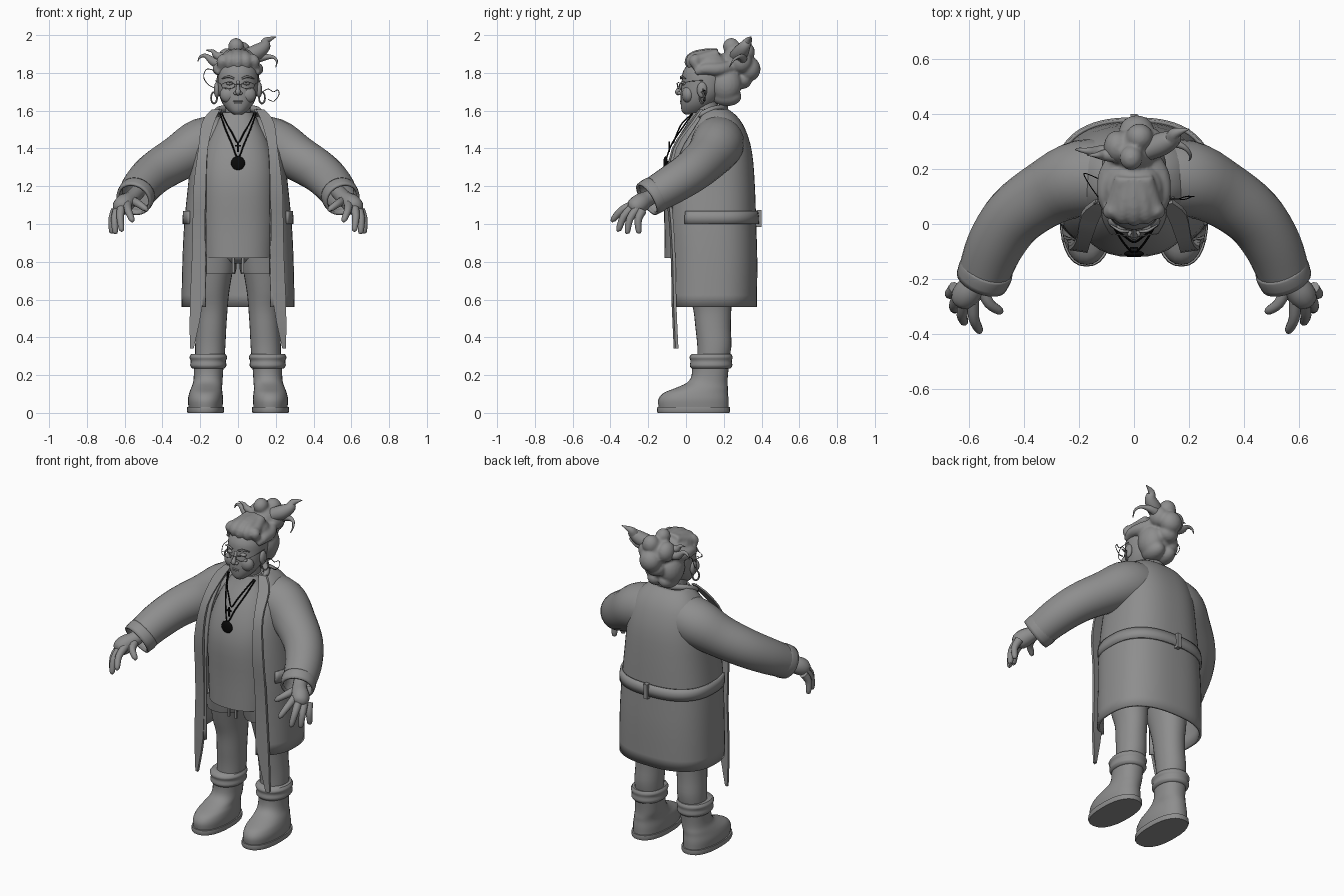
import bpy, bmesh, math
from mathutils import Vector


def material(name, v):
    m = bpy.data.materials.new(name)
    m.diffuse_color = (v, v, v, 1)
    return m


GREY, BLACK = material("clay grey", 0.27), material("black", 0.003)


def finish(name, verts, faces, mat=GREY, thick=0.0, angle=50):
    me = bpy.data.meshes.new(name)
    me.from_pydata([tuple(v) for v in verts], [], faces)
    bm = bmesh.new()
    bm.from_mesh(me)
    bmesh.ops.recalc_face_normals(bm, faces=bm.faces)
    bm.to_mesh(me)
    bm.free()
    ob = bpy.data.objects.new(name, me)
    bpy.context.collection.objects.link(ob)
    me.materials.append(mat)
    bpy.context.view_layer.objects.active = ob
    ob.select_set(True)
    bpy.ops.object.shade_smooth_by_angle(angle=math.radians(angle))
    ob.select_set(False)
    if thick:
        s = ob.modifiers.new("thickness", 'SOLIDIFY')
        s.thickness, s.offset = thick, -1
    return ob


def spline(pts, k):
    """Smooth curve through tuples of any length."""
    out = []
    for i in range(len(pts) - 1):
        a, b, c, d = pts[max(i - 1, 0)], pts[i], pts[i + 1], pts[min(i + 2, len(pts) - 1)]
        for t in [j / k for j in range(k)]:
            out.append(tuple(0.5 * (2 * q + (r - p) * t + (2 * p - 5 * q + 4 * r - s) * t * t
                                    + (3 * q - p - 3 * r + s) * t ** 3) for p, q, r, s in zip(a, b, c, d)))
    return out + [tuple(pts[-1])]


def grid_faces(rows, n, closed):
    return [(r * n + i, r * n + (i + 1) % n, (r + 1) * n + (i + 1) % n, (r + 1) * n + i)
            for r in range(rows - 1) for i in range(n if closed else n - 1)]


def loft(name, secs, n=28, p=0.85, k=3, thick=0.0, opened=False):
    """Sections: z, centre x, half width, front y, back y (, half width of front opening)."""
    rows, verts = spline(secs, k), []
    for s in rows:
        z, cx, rx, y0, y1 = s[:5]
        t0 = math.asin(min(1, max(0, s[5] / rx)) ** (1 / p)) if opened else 0
        for i in range(n):
            t = t0 + (2 * math.pi - 2 * t0) * i / (n - 1 if opened else n)
            sx, cy = math.sin(t), math.cos(t)
            verts.append((cx + rx * math.copysign(abs(sx) ** p, sx),
                          (y0 + y1) / 2 - (y1 - y0) / 2 * math.copysign(abs(cy) ** p, cy), z))
    faces = grid_faces(len(rows), n, not opened)
    if not opened:
        faces += [tuple(range(n)), tuple(range((len(rows) - 1) * n, len(rows) * n))]
    return finish(name, verts, faces, GREY, thick)


def tube(name, pts, n=12, k=4, mat=GREY, thick=0.0, closed=False):
    """Points: x, y, z, radius."""
    rows = spline(list(pts) + ([pts[0]] if closed else []), k)
    ps = [Vector(r[:3]) for r in rows]
    verts, up = [], None
    for i, c in enumerate(ps):
        d = (ps[min(i + 1, len(ps) - 1)] - ps[max(i - 1, 0)]).normalized()
        if up is None:
            up = Vector((0, 0, 1)) if abs(d.z) < 0.9 else Vector((0, 1, 0))
        up = (up - d * up.dot(d)).normalized()
        side = d.cross(up)
        for a in [math.tau * j / n for j in range(n)]:
            verts.append(c + (up * math.cos(a) + side * math.sin(a)) * max(rows[i][3], 0.001))
    faces = grid_faces(len(rows), n, True)
    if not thick:
        faces += [tuple(range(n)), tuple(range((len(rows) - 1) * n, len(rows) * n))]
    return finish(name, verts, faces, mat, thick)


def ball(name, loc, size, mat=GREY):
    bm = bmesh.new()
    bmesh.ops.create_uvsphere(bm, u_segments=20, v_segments=12, radius=1)
    verts = [[c * s + l for c, s, l in zip(v.co, size, loc)] for v in bm.verts]
    faces = [[v.index for v in f.verts] for f in bm.faces]
    bm.free()
    return finish(name, verts, faces, mat)


def box(name, loc, half, mat=GREY):
    verts = [[loc[a] + half[a] * (1 if i >> a & 1 else -1) for a in range(3)] for i in range(8)]
    return finish(name, verts, [(0, 1, 3, 2), (4, 5, 7, 6), (0, 1, 5, 4), (2, 3, 7, 6),
                                (0, 2, 6, 4), (1, 3, 7, 5)], mat, angle=30)


def ring(name, c, rx, rz, r, turn=0.0):
    tube(name, [(c[0] + rx * math.cos(a) * math.cos(turn), c[1] + rx * math.cos(a) * math.sin(turn),
                 c[2] + rz * math.sin(a), r) for a in [math.tau * i / 12 for i in range(12)]], 6, 2, closed=True)


# Clothing on the body
loft("robe", [(.56, 0, .30, -.105, .375, .175), (.8, 0, .295, -.105, .378, .175),
              (1.0, 0, .285, -.11, .372, .175), (1.2, 0, .265, -.105, .365, .175),
              (1.38, 0, .245, -.07, .35, .17), (1.5, 0, .215, .005, .315, .155),
              (1.57, 0, .165, .05, .27, .13), (1.61, 0, .11, .075, .22, .09)], n=44, p=.8, thick=.015, opened=True)
loft("shirt", [(.82, 0, .195, -.115, .24), (1.0, 0, .205, -.115, .25), (1.2, 0, .205, -.12, .25),
               (1.33, 0, .195, -.095, .25), (1.45, 0, .16, -.045, .24), (1.54, 0, .11, .01, .21),
               (1.59, 0, .08, .035, .18)], n=32)
loft("belt", [(1.0, 0, .293, -.115, .386, .262), (1.035, 0, .294, -.115, .387, .262),
              (1.07, 0, .29, -.115, .381, .262)], n=44, p=.8, thick=.012, k=1, opened=True)
box("belt_loop", (0, .386, 1.03), (.013, .014, .045))
loft("hips", [(.79, 0, .16, .0, .25), (.82, 0, .19, -.04, .26), (.88, 0, .2, -.06, .26)])
tube("back_collar", [(-.12, .065, 1.575, .014), (-.1, .14, 1.605, .018), (0, .205, 1.617, .018),
                     (.1, .14, 1.605, .018), (.12, .065, 1.575, .014)])

for s, side in ((1, "left"), (-1, "right")):
    # Front strip of the robe: z, inner x, outer x, y
    rows = spline([(1.605, .095, .14, .065), (1.54, .125, .19, .02), (1.4, .16, .21, -.075),
                   (1.2, .17, .235, -.105), (1.0, .175, .24, -.09), (.8, .178, .245, -.08),
                   (.56, .19, .255, -.075), (.34, .235, .255, -.065)], 3)
    verts = [(s * x, y + dy, z) for z, a, b, y in rows for x, dy in ((a, 0), (b, .01), (b, .025), (a, .018))]
    finish(side + "_robe_strip", verts, grid_faces(len(rows), 4, True)
           + [(0, 1, 2, 3), tuple(range(len(verts) - 4, len(verts)))], angle=40)
    box(side + "_drawstring", (s * .025, -.055, .79), (.006, .006, .05))
    # Sleeve with open cuff
    tube(side + "_sleeve", [(s * .05, .165, 1.44, .135), (s * .19, .165, 1.42, .14),
                            (s * .31, .115, 1.352, .122), (s * .43, .03, 1.277, .112),
                            (s * .505, -.08, 1.205, .104), (s * .55, -.2, 1.135, .093)], n=24, thick=.012)
    tube(side + "_cuff", [(s * .532, -.155, 1.163, .097), (s * .54, -.175, 1.15, .1),
                          (s * .553, -.207, 1.13, .096)], n=24, k=2, thick=.014)
    # Hand
    tube(side + "_palm", [(s * .53, -.13, 1.17, .04), (s * .565, -.2, 1.135, .042), (s * .60, -.245, 1.108, .052),
                          (s * .622, -.275, 1.085, .046), (s * .63, -.29, 1.073, .025)])
    for f, a, b in [("index", (.585, -.275, 1.105), (.562, -.385, 1.015)),
                    ("middle", (.615, -.28, 1.092), (.617, -.355, .965)),
                    ("ring", (.638, -.26, 1.08), (.65, -.31, .952)),
                    ("little", (.65, -.232, 1.07), (.668, -.25, .953)),
                    ("thumb", (.55, -.235, 1.12), (.488, -.315, 1.07))]:
        mid = [(u + v) / 2 for u, v in zip(a, b)]
        tube(side + "_" + f + "_finger",
             [(s * a[0], a[1], a[2], .024), (s * (mid[0] + .008), mid[1] - .012, mid[2] + .012, .02),
              (s * b[0], b[1], b[2] + .008, .015), (s * b[0], b[1], b[2] - .004, .004)], n=10, k=3)
    # Legs and boots
    loft(side + "_leg", [(.25, s * .15, .075, .06, .22), (.35, s * .147, .08, .06, .24),
                         (.45, s * .142, .08, .05, .237), (.55, s * .138, .083, .038, .24),
                         (.65, s * .14, .095, .01, .245), (.82, s * .125, .11, -.03, .25)], p=.95)
    loft(side + "_shorts_leg", [(.735, s * .127, .112, -.04, .255), (.76, s * .124, .115, -.045, .257),
                                (.84, s * .117, .108, -.06, .25)], k=1)
    loft(side + "_sole", [(0, s * .172, .095, -.15, .23), (.012, s * .172, .099, -.155, .234),
                          (.03, s * .172, .097, -.152, .232)], k=1)
    loft(side + "_boot", [(.03, s * .172, .09, -.145, .225), (.07, s * .172, .093, -.147, .225),
                          (.105, s * .17, .088, -.12, .222), (.13, s * .167, .082, -.06, .222),
                          (.16, s * .16, .078, .005, .22), (.2, s * .157, .077, .03, .222),
                          (.27, s * .155, .08, .03, .23)], p=.9)
    loft(side + "_boot_cuff", [(.235, s * .157, .084, .03, .235), (.25, s * .157, .096, .02, .245),
                               (.275, s * .157, .093, .024, .243), (.295, s * .157, .1, .018, .247),
                               (.312, s * .157, .09, .03, .24)], p=.95)
    # Face details
    ball(side + "_ear", (s * .112, .085, 1.71), (.016, .027, .042))
    ball(side + "_eye", (s * .043, -.01, 1.745), (.02, .016, .011))
    ball(side + "_cheek", (s * .05, .012, 1.685), (.046, .034, .045))
    ball(side + "_nostril", (s * .013, -.034, 1.692), (.011, .014, .009))
    tube(side + "_eyebrow", [(s * .02, -.027, 1.77, .005), (s * .05, -.024, 1.78, .006),
                             (s * .085, -.003, 1.77, .003)], 8)
    ring(side + "_lens_rim", (s * .052, -.04, 1.733), .036, .017, .002, s * .15)
    tube(side + "_temple", [(s * .088, -.034, 1.74, .002), (s * .115, .02, 1.755, .002),
                            (s * .118, .09, 1.76, .002)], 6)
    ring(side + "_earring", (s * .127, .085, 1.668), .019, .03, .005, .6)

# Head
tube("neck", [(0, .12, 1.5, .085), (0, .11, 1.57, .068), (0, .1, 1.66, .068)], 20)
loft("head", [(1.58, 0, .022, -.005, .05), (1.597, 0, .047, -.022, .1), (1.635, 0, .08, -.028, .15),
              (1.69, 0, .102, -.028, .2), (1.75, 0, .108, -.022, .22), (1.81, 0, .104, -.015, .22),
              (1.87, 0, .075, .03, .2)], p=.95)
tube("nose", [(0, -.015, 1.755, .009), (0, -.035, 1.72, .01), (0, -.044, 1.698, .014), (0, -.036, 1.684, .006)])
ball("upper_lip", (0, -.026, 1.65), (.026, .007, .005))
ball("lower_lip", (0, -.024, 1.641), (.022, .007, .005))
tube("glasses_bridge", [(-.016, -.044, 1.737, .002), (0, -.05, 1.742, .002), (.016, -.044, 1.737, .002)], 6)

# Hair: swept locks and bun blended into one soft mass
hair = [ball("hair_part", loc, size) for loc, size in [
    ((0, .125, 1.83), (.112, .115, .085)), ((0, .2, 1.76), (.11, .1, .11)),
    ((0, .27, 1.86), (.08, .08, .08)), ((-.01, .24, 1.94), (.042, .045, .045)),
    ((.01, .335, 1.82), (.065, .06, .065)), ((.06, .29, 1.86), (.05, .06, .06)),
    ((-.06, .28, 1.87), (.05, .06, .06)), ((0, .3, 1.765), (.06, .05, .05)), ((.02, .315, 1.91), (.05, .05, .055))]]
for i in (-2, -1, 0, 1, 2):
    hair.append(tube("hair_part", [(i * .044, .03 + .008 * i * i, 1.825, .022), (i * .042, .022 + .006 * i * i, 1.865, .031),
                                   (i * .035, .07, 1.893 - .006 * i * i, .032), (i * .02, .17, 1.9, .03)]))
for s in (1, -1):
    hair.append(tube("hair_part", [(s * .098, .05, 1.8, .016), (s * .103, .1, 1.82, .03),
                                   (s * .095, .18, 1.82, .034), (s * .05, .26, 1.84, .03)]))
    hair.append(ball("hair_part", (s * .05, .21, 1.74), (.068, .085, .095)))
    hair.append(ball("hair_part", (s * .038, .215, 1.675), (.055, .08, .052)))
for o in hair:
    o.select_set(True)
mass = bpy.context.view_layer.objects.active = hair[0]
bpy.ops.object.join()
mass.name = "hair_mass"
blend = mass.modifiers.new("blend", 'REMESH')
blend.mode, blend.voxel_size, blend.use_smooth_shade = 'VOXEL', .008, True
soft = mass.modifiers.new("soften", 'SMOOTH')
soft.factor, soft.iterations = .5, 4
mass.select_set(False)
for name, pts in [
        ("large_lock", [(.05, .27, 1.89, .04), (.1, .29, 1.91, .042), (.14, .31, 1.94, .032),
                        (.15, .33, 1.97, .02), (.2, .345, 1.99, .002)]),
        ("right_lock", [(-.05, .26, 1.86, .035), (-.12, .26, 1.855, .026), (-.17, .265, 1.89, .012),
                        (-.2, .27, 1.885, .007), (-.213, .27, 1.86, .002)]),
        ("upper_right_lock", [(-.05, .25, 1.88, .03), (-.11, .25, 1.89, .02), (-.135, .25, 1.915, .01),
                              (-.17, .25, 1.92, .002)]),
        ("left_lock", [(.05, .29, 1.87, .035), (.12, .3, 1.88, .022), (.18, .28, 1.885, .01),
                       (.205, .25, 1.865, .006), (.2, .23, 1.83, .002)])]:
    tube(name, pts)

# Thin wire ornaments by the ears
tube("heart_wire", [(.13, .09, 1.7, .002), (.16, .09, 1.715, .002), (.187, .09, 1.7, .002), (.21, .1, 1.71, .002),
                    (.217, .1, 1.685, .002), (.19, .1, 1.65, .002), (.16, .09, 1.66, .002)], 6, mat=BLACK)
tube("curl_wire", [(-.12, .16, 1.81, .002), (-.165, .18, 1.82, .002), (-.182, .18, 1.78, .002),
                   (-.16, .14, 1.74, .002), (-.125, .09, 1.72, .002)], 6, mat=BLACK)

# Necklaces
for name, low, w, y in (("long_necklace", 1.35, .095, -.103), ("short_necklace", 1.43, .085, -.066)):
    half = [(w, .035, 1.585, .004), (w * .72, -.02, 1.585 - .33 * (1.585 - low), .004),
            (w * .35, y * .72, 1.585 - .68 * (1.585 - low), .004)]
    tube(name, [(-a, b, c, r) for a, b, c, r in half] + [(0, y, low, .004)] + half[::-1], 6, mat=BLACK)
ball("round_pendant", (0, -.108, 1.322), (.037, .012, .037), BLACK)
box("pendant_upright", (0, -.088, 1.408), (.004, .004, .028), BLACK)
box("pendant_crossbar", (0, -.088, 1.415), (.015, .004, .004), BLACK)
